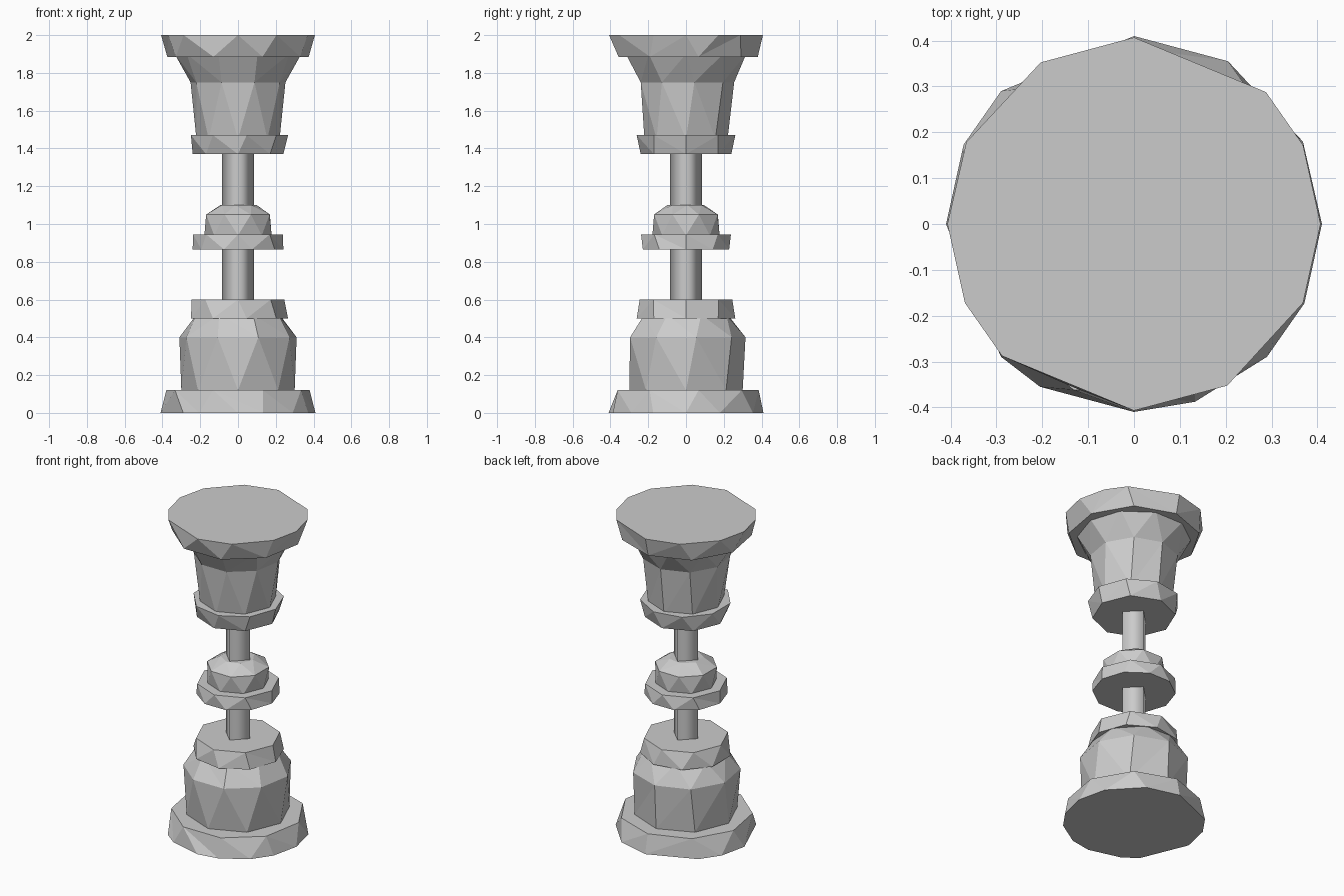
import bpy, bmesh
from math import cos, sin, tau, radians

cube = bpy.data.objects.get("Cube")
if cube:
    bpy.data.objects.remove(cube)

grey = bpy.data.materials.new("stone_grey")
grey.use_nodes = True
colour = (0.6, 0.6, 0.6, 1)
grey.diffuse_color = colour
grey.node_tree.nodes["Principled BSDF"].inputs["Base Color"].default_value = colour


def even(sides, turn=0):
    """Angles of a regular ring, with a turn in degrees."""
    return [turn + 360 * i / sides for i in range(sides)]


def faceted(name, rings, smooth=False):
    """Stack rings (height, radius, angles) and stitch them with triangles."""
    bm = bmesh.new()
    loops = []
    for z, r, angles in rings:
        angles = sorted(radians(a) % tau for a in angles)
        loops.append([(a, bm.verts.new((r * cos(a), r * sin(a), z))) for a in angles])
    for low, high in zip(loops, loops[1:]):
        # start from the upper vertex nearest to the first lower one
        a0 = low[0][0]
        s = min(range(len(high)), key=lambda k: abs((high[k][0] - a0 + tau / 2) % tau - tau / 2))
        off = (high[s][0] - a0 + tau / 2) % tau - tau / 2

        def walk(loop, start, base):
            out = [(base, loop[start][1])]
            for k in range(1, len(loop) + 1):
                a, v = loop[(start + k) % len(loop)]
                step = (a - loop[start][0]) % tau if k < len(loop) else tau
                out.append((base + step, v))
            return out

        lo, hi = walk(low, 0, 0), walk(high, s, off)
        i = j = 0
        while i < len(low) or j < len(high):
            go_low = j == len(high) or (i < len(low) and lo[i + 1][0] <= hi[j + 1][0])
            if go_low:
                bm.faces.new((lo[i][1], lo[i + 1][1], hi[j][1]))
                i += 1
            else:
                bm.faces.new((lo[i][1], hi[j + 1][1], hi[j][1]))
                j += 1
    bm.faces.new([v for _, v in reversed(loops[0])])
    bm.faces.new([v for _, v in loops[-1]])
    bmesh.ops.recalc_face_normals(bm, faces=bm.faces)
    for f in bm.faces:
        f.smooth = smooth and len(f.verts) == 3
    mesh = bpy.data.meshes.new(name)
    bm.to_mesh(mesh)
    bm.free()
    mesh.materials.append(grey)
    obj = bpy.data.objects.new(name, mesh)
    bpy.context.collection.objects.link(obj)
    return obj


# Uneven outlines of the two widest discs
rim_edge = [0, 25, 45, 90, 120, 154, 180, 205, 225, 270, 300, 335]
base_edge = [0, 26, 60, 90, 135, 155, 180, 225, 240, 270, 289, 315, 335]

# Foot
faceted("base_plate", [(0, 0.41, base_edge), (0.12, 0.385, even(9, 10))])
faceted("lower_drum", [(0.12, 0.3, even(8)), (0.4, 0.315, even(9, 10)), (0.52, 0.235, even(8, 20))])
faceted("lower_collar", [(0.5, 0.265, even(9)), (0.6, 0.245, even(8))])

# Slim square post, turned corner-forward
faceted("post", [(0.58, 0.085, even(4)), (1.4, 0.085, even(4))], smooth=True)

# Middle knot
faceted("knot_disc", [(0.865, 0.24, even(10)), (0.945, 0.238, even(8))])
faceted("knot_bead", [(0.94, 0.178, even(8)), (1.05, 0.182, even(8, 22)), (1.1, 0.1, even(7, 5))])

# Cup and rim
faceted("upper_collar", [(1.37, 0.24, even(8)), (1.47, 0.265, even(9))])
faceted("cup", [(1.45, 0.22, even(8)), (1.75, 0.255, even(9, 10)), (1.9, 0.335, even(10))])
faceted("rim", [(1.885, 0.38, even(9, 10)), (2.0, 0.407, rim_edge)])
